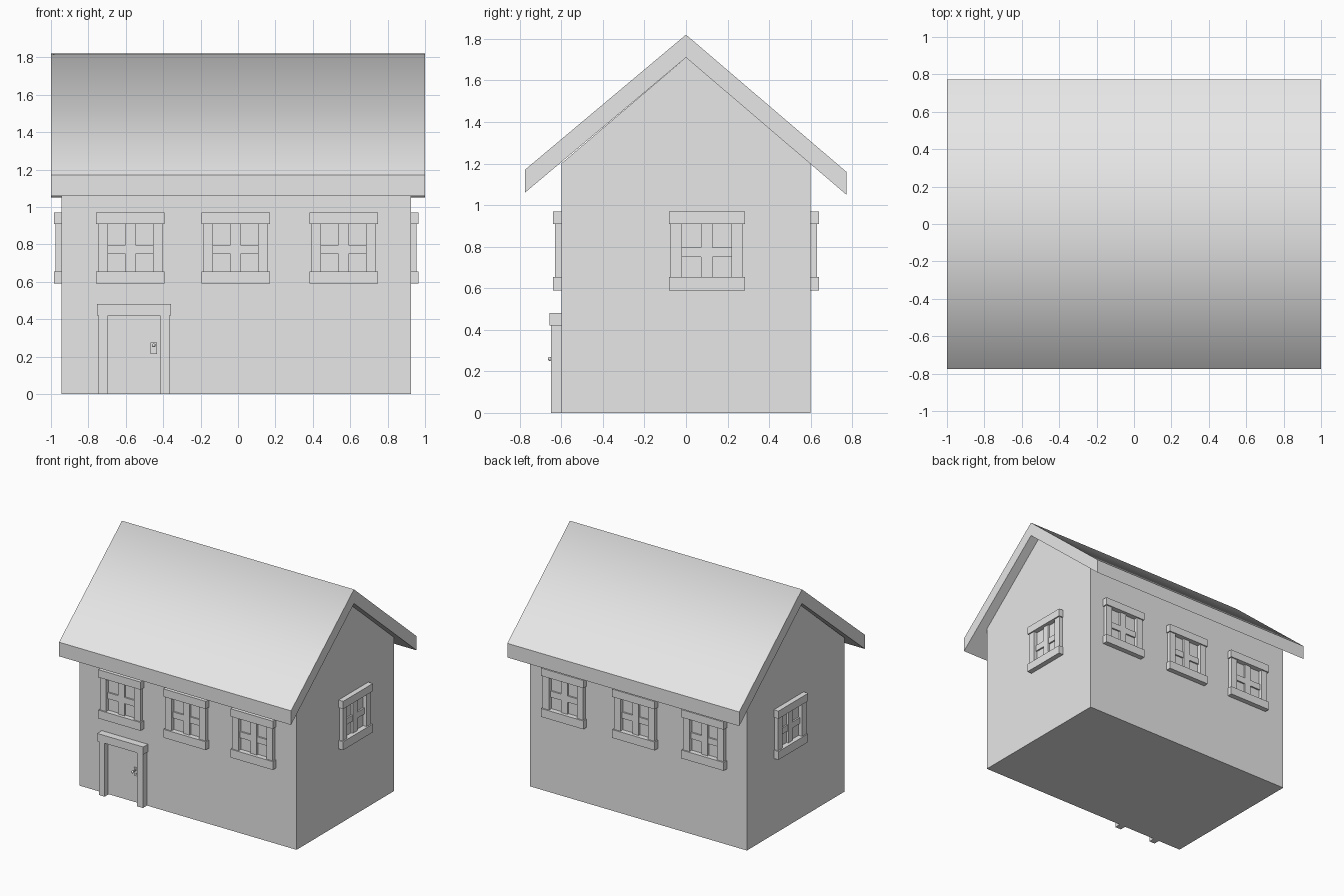
import bpy, bmesh
from math import pi, radians
from mathutils import Matrix, Vector

cube = bpy.data.objects.get("Cube")
if cube:
    bpy.data.objects.remove(cube)

grey = bpy.data.materials.new("plain grey")
grey.use_nodes = True
grey.diffuse_color = (0.8, 0.8, 0.8, 1)
grey.node_tree.nodes["Principled BSDF"].inputs["Base Color"].default_value = (0.8, 0.8, 0.8, 1)


def finish(bm, name, place=Matrix()):
    bmesh.ops.recalc_face_normals(bm, faces=bm.faces)
    mesh = bpy.data.meshes.new(name)
    bm.to_mesh(mesh)
    bm.free()
    mesh.materials.append(grey)
    obj = bpy.data.objects.new(name, mesh)
    obj.matrix_world = place
    bpy.context.collection.objects.link(obj)
    return obj


def add_box(bm, x, y, z):
    """Box from three (low, high) ranges."""
    spans = (x, y, z)
    size = Matrix.Diagonal([hi - lo for lo, hi in spans] + [1])
    centre = Matrix.Translation([(lo + hi) / 2 for lo, hi in spans])
    bmesh.ops.create_cube(bm, size=1, matrix=centre @ size)


def extrude_profile(profile, x0, x1):
    """Prism along x from (y, z) points."""
    bm = bmesh.new()
    face = bm.faces.new([bm.verts.new((x0, y, z)) for y, z in profile])
    out = bmesh.ops.extrude_face_region(bm, geom=[face])
    verts = [g for g in out["geom"] if isinstance(g, bmesh.types.BMVert)]
    bmesh.ops.translate(bm, verts=verts, vec=(x1 - x0, 0, 0))
    return bm


# House body with gable ends
LEFT, RIGHT, DEPTH = -0.945, 0.925, 0.6
finish(extrude_profile([(-DEPTH, 0), (DEPTH, 0), (DEPTH, 1.2), (0, 1.71), (-DEPTH, 1.2)],
                       LEFT, RIGHT), "house_body")

# Roof: a folded slab, softly shaded over the ridge only
bm = extrude_profile([(-0.775, 1.06), (0, 1.71), (0.772, 1.05),
                      (0.772, 1.16), (0, 1.82), (-0.775, 1.17)], -1, 1)
bmesh.ops.recalc_face_normals(bm, faces=bm.faces)
for f in bm.faces:
    f.smooth = f.normal.z > 0.3
for e in bm.edges:
    e.smooth = all(f.smooth for f in e.link_faces)
finish(bm, "roof")


# Windows: built facing -y with the wall at y = 0, then turned into place
def window(name, x, y, turn):
    bm = bmesh.new()
    add_box(bm, (-0.183, 0.183), (-0.04, 0.01), (0.91, 0.97))
    add_box(bm, (-0.183, 0.183), (-0.04, 0.01), (0.59, 0.655))
    for s in (-1, 1):
        add_box(bm, sorted((s * 0.12, s * 0.174)), (-0.03, 0.01), (0.65, 0.915))
    add_box(bm, (-0.027, 0.027), (-0.015, 0.01), (0.65, 0.915))
    for s in (-1, 1):
        add_box(bm, sorted((s * 0.027, s * 0.125)), (-0.012, 0.01), (0.749, 0.797))
    finish(bm, name, Matrix.Translation((x, y, 0)) @ Matrix.Rotation(turn, 4, "Z"))


for i, x in enumerate((-0.575, -0.013, 0.565)):
    window(f"front_window_{i + 1}", x, -DEPTH, 0)
for i, x in enumerate((0.62, 0.005, -0.59)):
    window(f"back_window_{i + 1}", x, DEPTH, pi)
window("right_end_window", RIGHT, 0.1, pi / 2)
window("left_end_window", LEFT, 0.085, -pi / 2)

# Door frame and door leaf
bm = bmesh.new()
add_box(bm, (-0.754, -0.357), (-0.657, -0.59), (0.42, 0.48))
add_box(bm, (-0.745, -0.695), (-0.65, -0.59), (0, 0.42))
add_box(bm, (-0.417, -0.365), (-0.65, -0.59), (0, 0.42))
finish(bm, "door_frame")
bm = bmesh.new()
add_box(bm, (-0.695, -0.417), (-0.605, -0.59), (0.005, 0.42))
finish(bm, "door_leaf")

# Door handle: plate, stem, knob and keyhole stud
bm = bmesh.new()
add_box(bm, (-0.468, -0.432), (-0.615, -0.6), (0.213, 0.275))
finish(bm, "handle_plate")
bm = bmesh.new()
along_y = Matrix.Rotation(radians(90), 4, "X")
for z, r, y0, y1 in ((0.26, 0.005, -0.65, -0.61), (0.232, 0.006, -0.619, -0.61)):
    bmesh.ops.create_cone(bm, cap_ends=True, segments=10, radius1=r, radius2=r, depth=y1 - y0,
                          matrix=Matrix.Translation((-0.45, (y0 + y1) / 2, z)) @ along_y)
bmesh.ops.create_uvsphere(bm, u_segments=12, v_segments=8, radius=0.01,
                          matrix=Matrix.Translation((-0.45, -0.655, 0.26)))
finish(bm, "door_knob")
